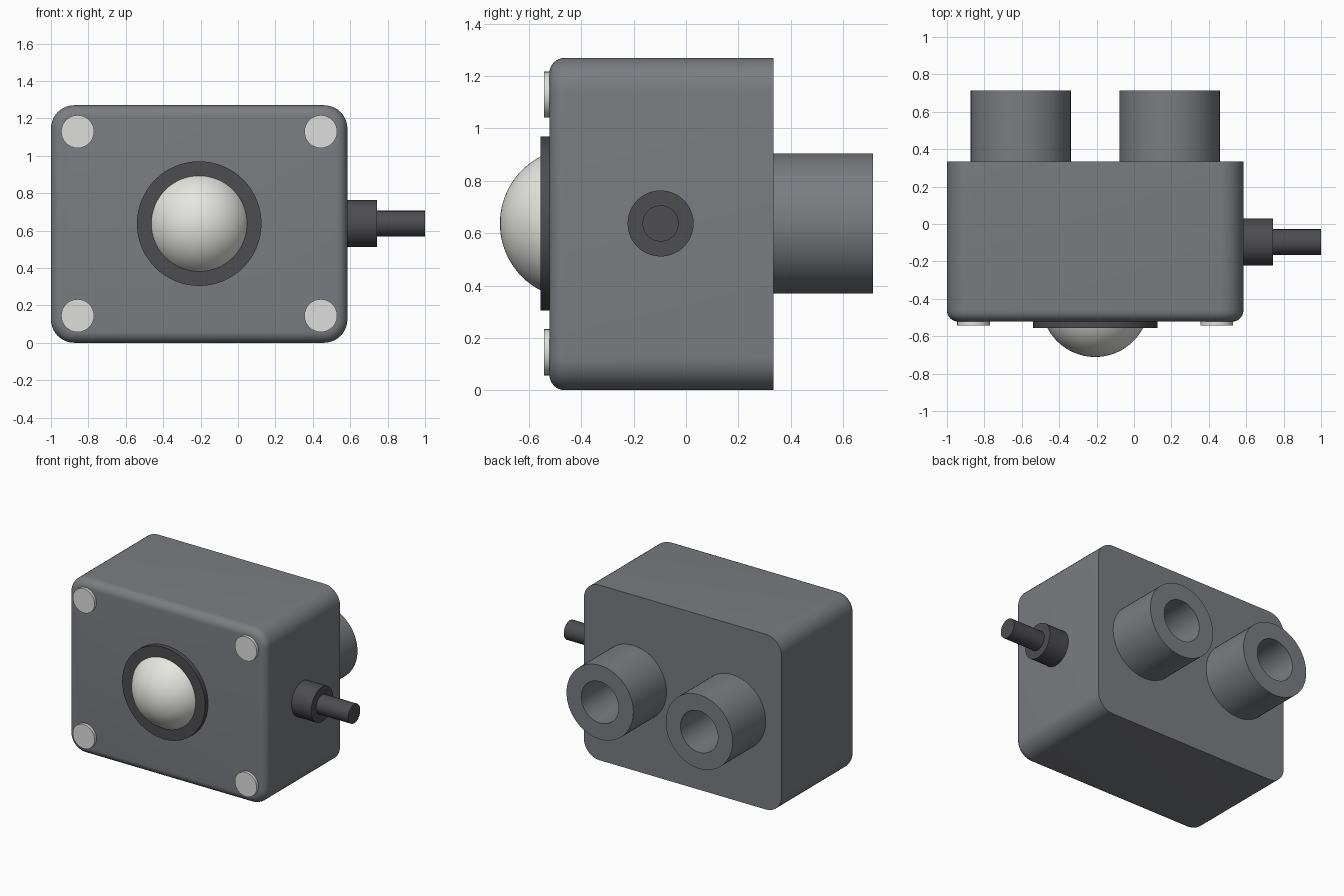
import bpy, bmesh, math
from mathutils import Matrix, Vector

old = bpy.data.objects.get("Cube")
if old:
    bpy.data.objects.remove(old, do_unlink=True)


def material(name, rgb):
    m = bpy.data.materials.new(name)
    m.use_nodes = True
    m.diffuse_color = (*rgb, 1)
    bsdf = m.node_tree.nodes["Principled BSDF"]
    bsdf.inputs["Base Color"].default_value = (*rgb, 1)
    bsdf.inputs["Roughness"].default_value = 0.6
    return m


GREY = material("housing grey", (0.197, 0.203, 0.22))
DARK = material("dark rubber", (0.074, 0.072, 0.08))
DOME = material("dome white", (0.79, 0.79, 0.75))
CAP = material("cap light grey", (0.73, 0.73, 0.715))

MID_Z = 0.637
FRONT, BACK = -0.522, 0.334
LEFT, RIGHT = 0.585, -1.0
CENTRE_X = (LEFT + RIGHT) / 2


def finish(name, bm, mat):
    bmesh.ops.recalc_face_normals(bm, faces=bm.faces)
    mesh = bpy.data.meshes.new(name)
    bm.to_mesh(mesh)
    bm.free()
    mesh.materials.append(mat)
    ob = bpy.data.objects.new(name, mesh)
    bpy.context.collection.objects.link(ob)
    bpy.ops.object.select_all(action="DESELECT")
    ob.select_set(True)
    bpy.context.view_layer.objects.active = ob
    bpy.ops.object.shade_smooth_by_angle(angle=math.radians(35))
    return ob


def lathe(name, profile, origin, axis, mat, steps=64):
    """Spin (radius, distance) points round an axis through origin."""
    bm = bmesh.new()
    verts = [bm.verts.new((r, 0, d)) for r, d in profile]
    edges = [bm.edges.new(pair) for pair in zip(verts, verts[1:])]
    bmesh.ops.spin(bm, geom=verts + edges, cent=(0, 0, 0), axis=(0, 0, 1),
                   angle=math.tau, steps=steps, use_merge=True)
    bmesh.ops.remove_doubles(bm, verts=bm.verts, dist=1e-5)
    turn = Vector((0, 0, 1)).rotation_difference(Vector(axis)).to_matrix().to_4x4()
    bm.transform(Matrix.Translation(origin) @ turn)
    return finish(name, bm, mat)


def disc(radius, start, end):
    return [(0, start), (radius, start), (radius, end), (0, end)]


# Housing: rounded long corners, then a softer roundover on the front rim
bm = bmesh.new()
size = (LEFT - RIGHT, BACK - FRONT, 2 * MID_Z - 0.004)
centre = Vector((CENTRE_X, (FRONT + BACK) / 2, size[2] / 2))
bmesh.ops.create_cube(bm, size=1)
bm.transform(Matrix.Translation(centre) @ Matrix.Diagonal((*size, 1)))
long_edges = [e for e in bm.edges
              if abs(e.verts[0].co.y - e.verts[1].co.y) > 0.5]
bmesh.ops.bevel(bm, geom=long_edges, offset=0.125, segments=10,
                profile=0.5, affect="EDGES")
rim = [e for e in bm.edges if all(v.co.y < FRONT + 0.001 for v in e.verts)]
bmesh.ops.bevel(bm, geom=rim, offset=0.06, segments=8,
                profile=0.5, affect="EDGES")
finish("housing", bm, GREY)

# Front bezel and dome (a shallow cap of a larger sphere)
TO_FRONT, TO_BACK, TO_LEFT = (0, -1, 0), (0, 1, 0), (1, 0, 0)
lathe("dome_bezel", disc(0.333, -0.02, 0.033), (CENTRE_X, FRONT, MID_Z),
      TO_FRONT, DARK)
R, SPAN, STEPS = 0.288, math.radians(66), 16
arc = [(R * math.sin(SPAN * i / STEPS), R * math.cos(SPAN * i / STEPS))
       for i in range(STEPS + 1)]
lathe("dome", arc, (CENTRE_X, -0.711 + R, MID_Z), TO_FRONT, DOME)

# Corner caps and rear sockets, mirrored about the housing centre
for side, sx in (("left", 1), ("right", -1)):
    for level, sz in (("upper", 1), ("lower", -1)):
        lathe(f"{level}_{side}_cap", disc(0.088, -0.02, 0.021),
              (CENTRE_X + sx * 0.65, FRONT, MID_Z + sz * 0.492),
              TO_FRONT, CAP, 32)
    tube = [(0, 0.002), (0.15, 0.002), (0.15, 0.38), (0.268, 0.38), (0.268, -0.01)]
    lathe(f"{side}_rear_socket", tube, (CENTRE_X + sx * 0.398, BACK, MID_Z),
          TO_BACK, GREY)

# Cable gland and cable stub on the left wall
gland = (LEFT, -0.097, MID_Z)
lathe("cable_gland", disc(0.126, -0.02, 0.158), gland, TO_LEFT, DARK, 48)
lathe("cable", disc(0.069, 0.14, 1 - LEFT), gland, TO_LEFT, DARK, 48)
